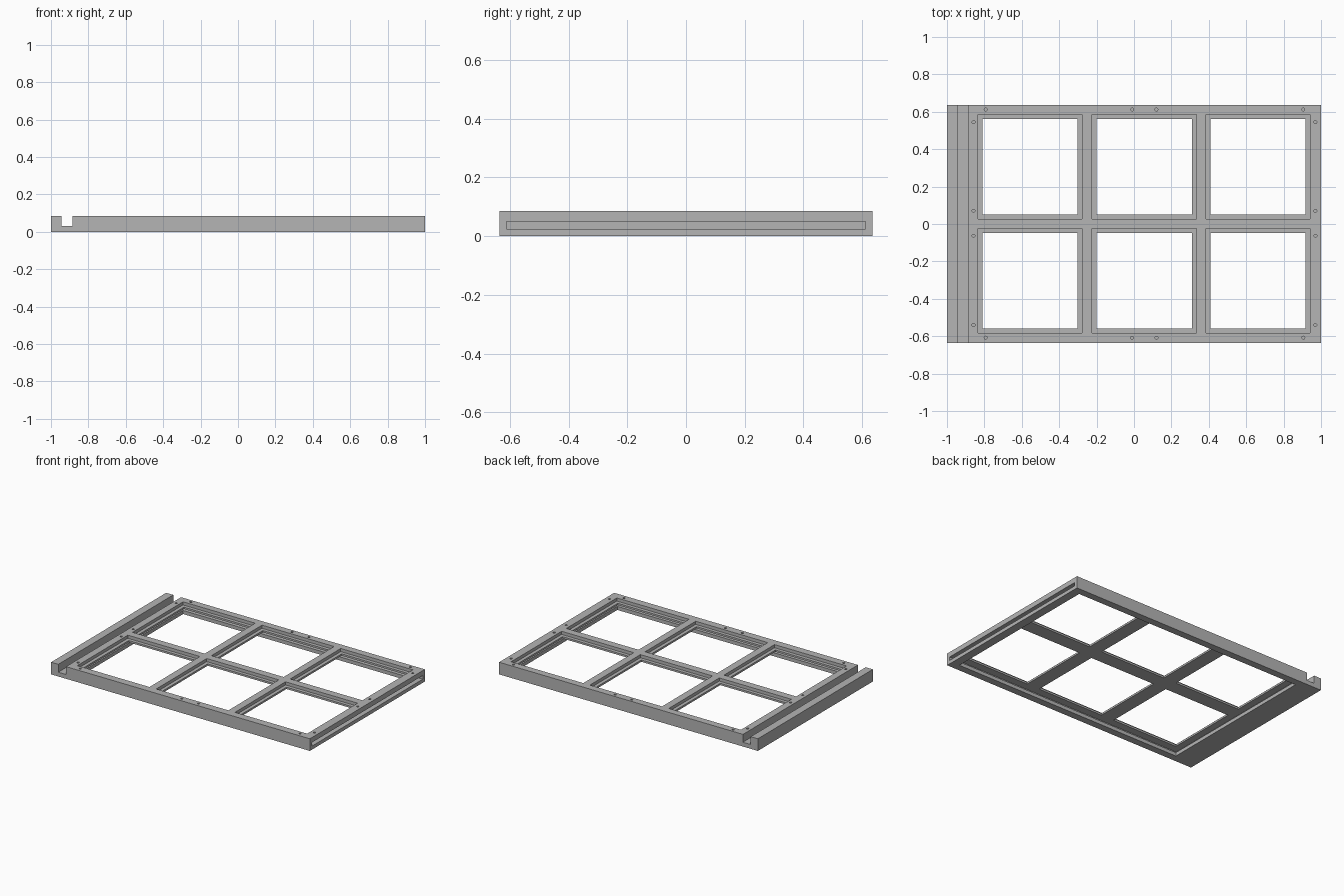
import bpy
import bmesh
from mathutils import Matrix, Vector

default = bpy.data.objects.get("Cube")
if default:
    bpy.data.objects.remove(default, do_unlink=True)

grey = bpy.data.materials.new("plain grey")
grey.use_nodes = True
colour = (0.46, 0.46, 0.46, 1)
grey.diffuse_color = colour
grey.node_tree.nodes["Principled BSDF"].inputs["Base Color"].default_value = colour

L, W, H = 1.0, 0.635, 0.085          # half length, half width, height
SLOT_LOW, SLOT_HIGH = 0.025, 0.05    # sliding panel slot
LEDGE = 0.063                        # window rebate level


def add_box(bm, x0, x1, y0, y1, z0, z1):
    lo, hi = Vector((x0, y0, z0)), Vector((x1, y1, z1))
    size = Matrix.Diagonal((*(hi - lo), 1))
    bmesh.ops.create_cube(bm, size=1, matrix=Matrix.Translation((lo + hi) / 2) @ size)


def make_object(name, bm):
    mesh = bpy.data.meshes.new(name)
    bm.to_mesh(mesh)
    bm.free()
    obj = bpy.data.objects.new(name, mesh)
    bpy.context.collection.objects.link(obj)
    mesh.materials.append(grey)
    return obj


def cut(target, name, build):
    """Subtract the shape drawn by build, then drop the cutter."""
    bm = bmesh.new()
    build(bm)
    cutter = make_object(name, bm)
    cutter.hide_render = True
    mod = target.modifiers.new(name, "BOOLEAN")
    mod.operation, mod.solver, mod.object = "DIFFERENCE", "EXACT", cutter
    bpy.context.view_layer.update()
    evaluated = target.evaluated_get(bpy.context.evaluated_depsgraph_get())
    result = bpy.data.meshes.new_from_object(evaluated)
    target.modifiers.clear()
    target.data = result
    bpy.data.objects.remove(cutter, do_unlink=True)


# Solid slab
bm = bmesh.new()
add_box(bm, -L, L, -W, W, 0, H)
frame = make_object("window_frame", bm)

# Cross groove near the right end
cut(frame, "groove", lambda b: add_box(b, -0.945, -0.885, -1, 1, 0.03, 0.2))

# Panel slot open at the left end, with the wide opening beneath it
cut(frame, "panel_slot", lambda b: add_box(b, -0.86, 1.1, -0.612, 0.612, SLOT_LOW, SLOT_HIGH))
cut(frame, "bottom_opening", lambda b: add_box(b, -0.834, 0.941, -0.585, 0.585, -0.1, 0.04))


# Six windows: a rebate from the top and a smaller through hole
def windows(b, half, z0, z1):
    for x in (-0.556, 0.054, 0.663):
        for y in (-0.303, 0.307):
            add_box(b, x - half, x + half, y - half, y + half, z0, z1)


cut(frame, "window_rebates", lambda b: windows(b, 0.279, LEDGE, 0.2))
cut(frame, "window_holes", lambda b: windows(b, 0.255, 0.04, 0.15))


# Small screw holes around the rim
def screw_holes(b):
    spots = [(x, y) for x in (-0.793, -0.01, 0.12, 0.905) for y in (-0.608, 0.612)]
    spots += [(x, y) for x in (-0.858, 0.97) for y in (-0.54, -0.063, 0.07, 0.545)]
    for x, y in spots:
        bmesh.ops.create_cone(b, cap_ends=True, segments=12, radius1=0.008, radius2=0.008,
                              depth=0.06, matrix=Matrix.Translation((x, y, 0.088)))


cut(frame, "screw_holes", screw_holes)
